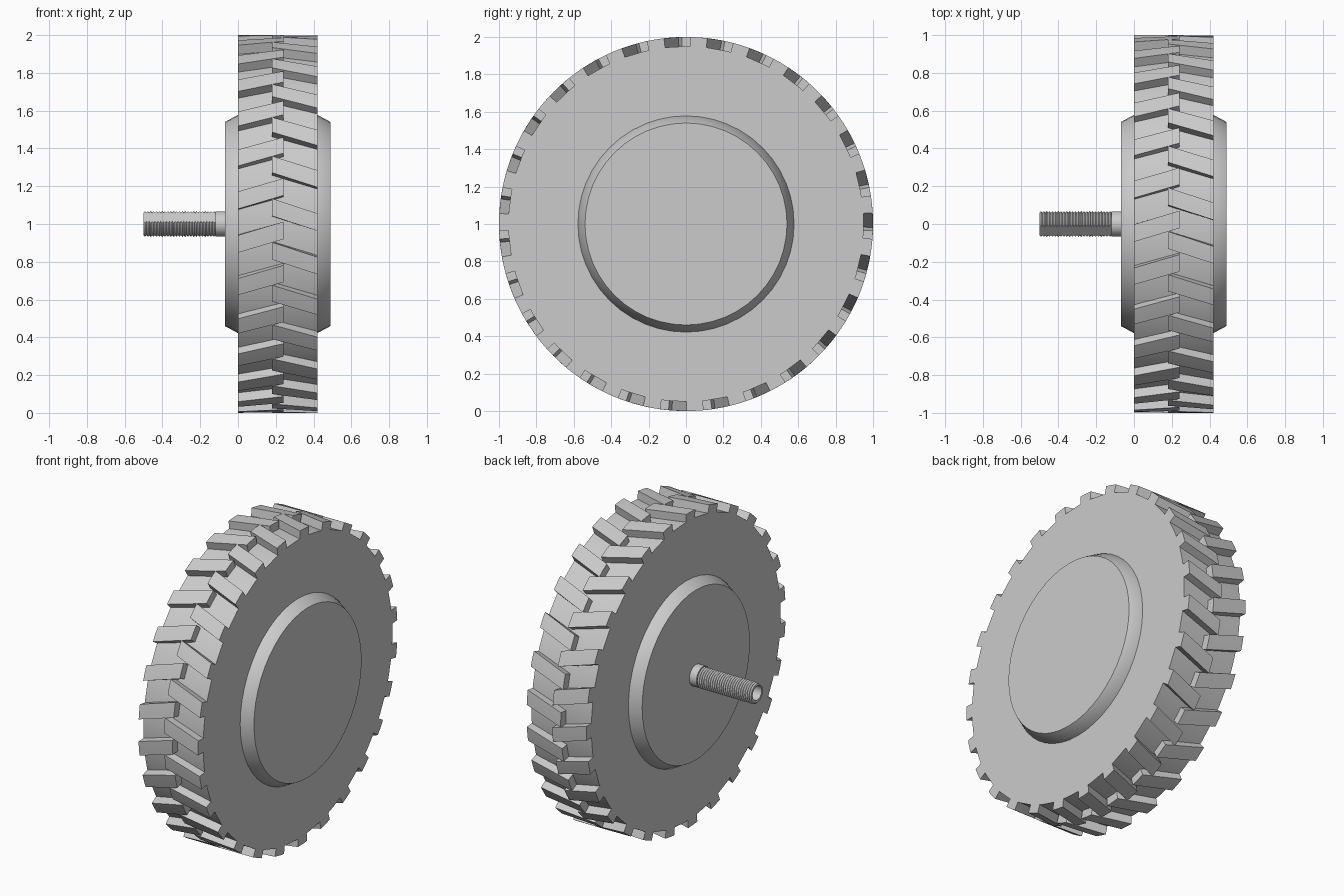
import bpy, bmesh, math
from mathutils import Vector, Matrix

if "Cube" in bpy.data.objects:
    bpy.data.objects.remove(bpy.data.objects["Cube"], do_unlink=True)

CENTRE = Vector((0, 0, 1))
WIDTH = 0.42          # tyre runs from x = 0 to WIDTH
TEETH = 27

grey = bpy.data.materials.new("plain_grey")
grey.use_nodes = True
grey.diffuse_color = (0.6, 0.6, 0.6, 1)
grey.node_tree.nodes["Principled BSDF"].inputs["Base Color"].default_value = (0.6, 0.6, 0.6, 1)


def finish(bm, name, angle=30):
    """Turn a bmesh into a placed, shaded object."""
    bmesh.ops.recalc_face_normals(bm, faces=bm.faces)
    mesh = bpy.data.meshes.new(name)
    bm.to_mesh(mesh)
    bm.free()
    mesh.materials.append(grey)
    obj = bpy.data.objects.new(name, mesh)
    obj.location = CENTRE
    bpy.context.collection.objects.link(obj)
    bpy.ops.object.select_all(action="DESELECT")
    obj.select_set(True)
    bpy.context.view_layer.objects.active = obj
    bpy.ops.object.shade_smooth_by_angle(angle=math.radians(angle))
    return obj


def lathe(profile, steps):
    """Spin (x, radius) points around the x axis."""
    bm = bmesh.new()
    verts = [bm.verts.new((x, 0, r)) for x, r in profile]
    edges = [bm.edges.new(pair) for pair in zip(verts, verts[1:])]
    bmesh.ops.spin(bm, geom=verts + edges, cent=(0, 0, 0), axis=(1, 0, 0),
                   angle=math.tau, steps=steps)
    bmesh.ops.remove_doubles(bm, verts=bm.verts, dist=0.0001)
    return bm


def tread_row(name, outer_x, inner_x, phase, slope):
    """Ring of slanted bars; angles run from +y towards +z."""
    bm = bmesh.new()
    half = math.radians(2.65)
    lean = slope * abs(inner_x - outer_x)
    for i in range(TEETH):
        mid = math.radians(phase) + i * math.tau / TEETH
        ends = []
        for x, shift in ((outer_x, 0), (inner_x, -lean)):
            loop = [(1.0, -half), (1.0, 0), (1.0, half),
                    (0.94, half), (0.94, 0), (0.94, -half)]
            ends.append([bm.verts.new((x, r * math.cos(mid + shift + a),
                                       r * math.sin(mid + shift + a))) for r, a in loop])
        a, b = ends
        bm.faces.new(a)
        bm.faces.new(b[::-1])
        for k in range(len(a)):
            n = (k + 1) % len(a)
            bm.faces.new((a[k], b[k], b[n], a[n]))
    return finish(bm, name)


# Tyre body and the bevelled hub
finish(lathe([(0, 0), (0, 0.95), (WIDTH, 0.95), (WIDTH, 0)], 2 * TEETH), "tyre_body")
finish(lathe([(-0.07, 0), (-0.07, 0.54), (0, 0.578), (WIDTH, 0.578),
              (WIDTH + 0.07, 0.54), (WIDTH + 0.07, 0)], 48), "hub")

# Two staggered rows of interlocking tread bars
half_pitch = 180 / TEETH
tread_row("left_tread", WIDTH, 0.18, 6.1, 0.33)
tread_row("right_tread", 0, 0.24, 6.1 - half_pitch, 0.3)

# Plain collar at the root of the stem
finish(lathe([(-0.06, 0), (-0.06, 0.067), (-0.12, 0.067), (-0.12, 0)], 32), "stem_collar")

# Threaded hollow stem
pitch = 0.0152
thread = [(-0.115, 0), (-0.115, 0.06)]
for i in range(25):
    x = -0.12 - i * pitch
    thread += [(x, 0.06), (x - pitch / 2, 0.068)]
thread += [(-0.5, 0.06), (-0.5, 0.045), (-0.3, 0.045), (-0.3, 0)]
stem = lathe(thread, 32)

# Flat running along the upper front of the stem
normal = Vector((0, -1, 1)).normalized()
cut = bmesh.ops.bisect_plane(stem, geom=stem.verts[:] + stem.edges[:] + stem.faces[:],
                             plane_co=normal * 0.0515, plane_no=normal, clear_outer=True)
rim = [e for e in cut["geom_cut"] if isinstance(e, bmesh.types.BMEdge)]
bmesh.ops.triangle_fill(stem, edges=rim, use_beauty=True)
finish(stem, "threaded_stem")
